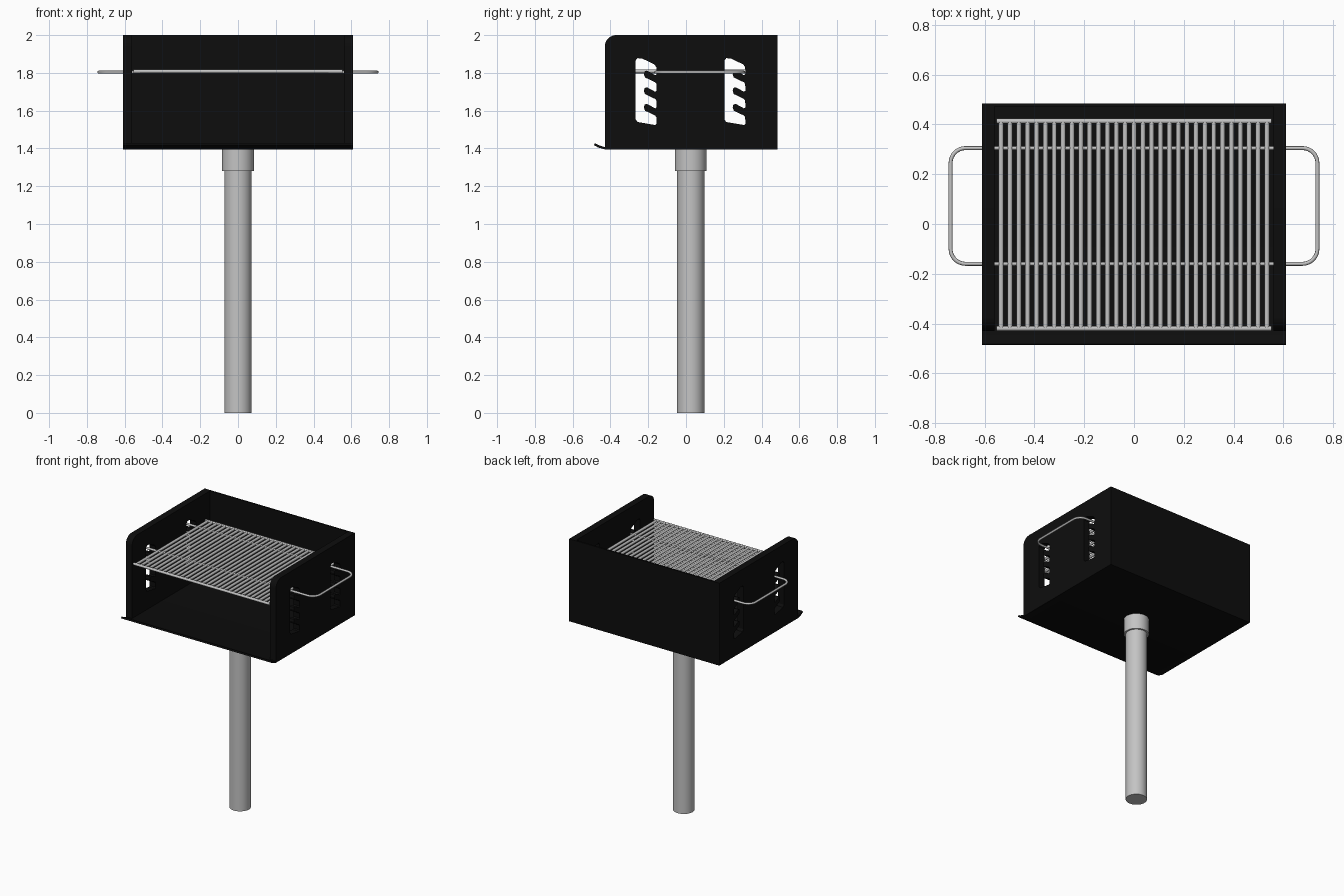
import bpy
from math import radians, sin, cos, pi

cube = bpy.data.objects.get("Cube")
if cube:
    bpy.data.objects.remove(cube)


def material(name, rgb, rough):
    m = bpy.data.materials.new(name)
    m.use_nodes = True
    m.diffuse_color = (*rgb, 1)
    bsdf = m.node_tree.nodes["Principled BSDF"]
    bsdf.inputs["Base Color"].default_value = (*rgb, 1)
    bsdf.inputs["Roughness"].default_value = rough
    return m


BLACK = material("black_steel", (0.004, 0.004, 0.004), 0.6)
STEEL = material("grey_steel", (0.55, 0.55, 0.55), 0.5)


def smooth(ob, angle=35):
    bpy.ops.object.select_all(action='DESELECT')
    ob.select_set(True)
    bpy.context.view_layer.objects.active = ob
    bpy.ops.object.shade_smooth_by_angle(angle=radians(angle))


def curve_to_mesh(name, curve, mat):
    """Turn a curve into a mesh object."""
    temp = bpy.data.objects.new(name + "_curve", curve)
    bpy.context.collection.objects.link(temp)
    deps = bpy.context.evaluated_depsgraph_get()
    mesh = bpy.data.meshes.new_from_object(temp.evaluated_get(deps))
    bpy.data.objects.remove(temp)
    mesh.materials.clear()
    mesh.materials.append(mat)
    ob = bpy.data.objects.new(name, mesh)
    bpy.context.collection.objects.link(ob)
    return ob


def add_spline(curve, pts, closed):
    s = curve.splines.new('POLY')
    s.points.add(len(pts) - 1)
    for p, co in zip(s.points, pts):
        p.co = (*co, 0, 1) if len(co) == 2 else (*co, 1)
    s.use_cyclic_u = closed


def plate(name, loops, x, thickness, mat):
    """Sheet drawn in the y-z plane (first loop outer, others holes)."""
    c = bpy.data.curves.new(name, 'CURVE')
    c.dimensions = '2D'
    c.fill_mode = 'BOTH'
    c.extrude = thickness / 2
    for loop in loops:
        add_spline(c, loop, True)
    ob = curve_to_mesh(name, c, mat)
    ob.rotation_euler = (pi / 2, 0, pi / 2)
    ob.location.x = x
    smooth(ob, 30)
    return ob


def rods(name, paths, radius, mat):
    """Round bars swept along one or more paths."""
    c = bpy.data.curves.new(name, 'CURVE')
    c.dimensions = '3D'
    c.bevel_depth = radius
    c.bevel_resolution = 2
    c.use_fill_caps = True
    for p in paths:
        add_spline(c, p, False)
    ob = curve_to_mesh(name, c, mat)
    smooth(ob, 50)
    return ob


def arc(cx, cy, r, a0, a1, n=8):
    return [(cx + r * cos(radians(a0 + (a1 - a0) * i / n)),
             cy + r * sin(radians(a0 + (a1 - a0) * i / n))) for i in range(n + 1)]


def cylinder(name, r, z0, z1, y):
    bpy.ops.mesh.primitive_cylinder_add(vertices=40, radius=r, depth=z1 - z0,
                                        location=(0, y, (z0 + z1) / 2))
    ob = bpy.context.object
    ob.name = name
    ob.data.materials.append(STEEL)
    smooth(ob)


# Post and socket
cylinder("post", 0.072, 0, 1.395, 0.025)
cylinder("post_socket", 0.084, 1.28, 1.395, 0.025)

# Firebox
BOTTOM, TOP, FRONT, BACK = 1.395, 2.0, -0.43, 0.485
HALF, WALL, SHEET = 0.61, 0.05, 0.012


def slot(y0):
    """Height slot with four sloping notches."""
    pts = [(0, 1.865), (0.01, 1.878), (0.035, 1.876), (0.1, 1.845)]
    for k in range(4):
        e = 1.788 - 0.088 * k
        pts += [(0.11, e + 0.042), (0.112, e + 0.006), (0.104, e)]
        if k < 3:
            pts += [(0.06, e + 0.024), (0.048, e + 0.02), (0.044, e + 0.005),
                    (0.05, e - 0.012), (0.104, e - 0.038)]
    pts += [(0.01, 1.54), (0, 1.555)]
    return [(y0 + u, v) for u, v in pts]


side = [(FRONT, BOTTOM), (BACK, BOTTOM), (BACK, TOP)] + arc(FRONT + 0.06, TOP - 0.06, 0.06, 90, 180)
for sign, label in ((1, "left"), (-1, "right")):
    plate(label + "_side_wall", [side, slot(-0.267), slot(0.203)],
          sign * (HALF - WALL / 2), WALL, BLACK)

# Floor, back wall and upturned front lip as one bent sheet
shell = [(-0.487, 1.417), (-0.465, 1.405), (FRONT, BOTTOM), (BACK, BOTTOM), (BACK, TOP),
         (BACK - SHEET, TOP), (BACK - SHEET, BOTTOM + SHEET), (FRONT, BOTTOM + SHEET),
         (-0.46, 1.417), (-0.482, 1.428)]
plate("floor_back_and_lip", [shell], 0, 2 * HALF, BLACK)

# Cooking grate
Z = 1.808
RAILS = (-0.16, 0.305)
COUNT = 31
xs = [-0.534 + 1.068 * i / (COUNT - 1) for i in range(COUNT)]
rods("grate_bars", [[(x, -0.415, Z), (x, 0.415, Z)] for x in xs], 0.01, STEEL)
rods("grate_end_bars", [[(-0.553, y, Z), (0.553, y, Z)] for y in (-0.42, 0.413)], 0.01, STEEL)
rods("grate_cross_rods", [[(-HALF, y, Z - 0.004), (HALF, y, Z - 0.004)] for y in RAILS],
     0.008, STEEL)

# Looped handles at both ends
R, REACH = 0.06, 0.737
loop = ([(HALF - 0.02, RAILS[0])] + arc(REACH - R, RAILS[0] + R, R, -90, 0)
        + arc(REACH - R, RAILS[1] - R, R, 0, 90) + [(HALF - 0.02, RAILS[1])])
for sign, label in ((1, "left"), (-1, "right")):
    rods(label + "_handle", [[(sign * x, y, Z - 0.004) for x, y in loop]], 0.008, STEEL)
